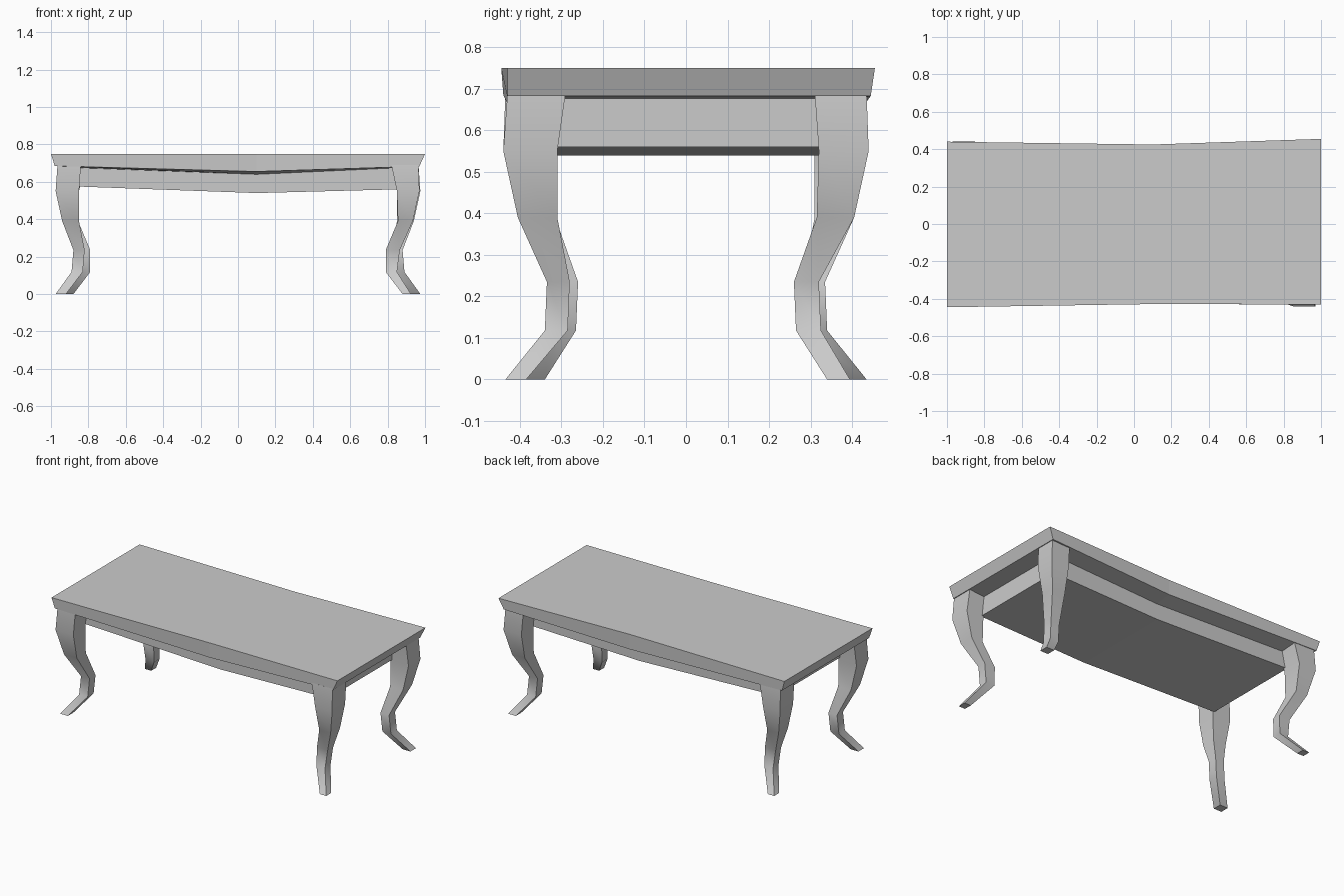
import bpy, bmesh
from math import radians

cube = bpy.data.objects.get("Cube")
if cube:
    bpy.data.objects.remove(cube, do_unlink=True)

grey = bpy.data.materials.new("plain grey")
grey.use_nodes = True
colour = (0.6, 0.6, 0.6, 1)
grey.diffuse_color = colour
grey.node_tree.nodes["Principled BSDF"].inputs["Base Color"].default_value = colour


def loft(name, rings, cap, smooth=False):
    """Skin a stack of closed rings, then close both ends with the cap faces."""
    bm = bmesh.new()
    rows = [[bm.verts.new(p) for p in ring] for ring in rings]
    n = len(rows[0])
    for a, b in zip(rows, rows[1:]):
        for i in range(n):
            j = (i + 1) % n
            bm.faces.new((a[i], a[j], b[j], b[i]))
    for row in (rows[0], rows[-1]):
        for face in cap:
            bm.faces.new([row[i] for i in face])
    bmesh.ops.recalc_face_normals(bm, faces=bm.faces)
    mesh = bpy.data.meshes.new(name)
    bm.to_mesh(mesh)
    bm.free()
    mesh.materials.append(grey)
    obj = bpy.data.objects.new(name, mesh)
    bpy.context.collection.objects.link(obj)
    if smooth:
        bpy.ops.object.select_all(action='DESELECT')
        obj.select_set(True)
        bpy.context.view_layer.objects.active = obj
        bpy.ops.object.shade_smooth_by_angle(angle=radians(40))
    return obj


def plank_ring(stations):
    """Outline through left, middle and right stations of (x, front y, back y, z)."""
    front = [(x, f, z) for x, f, b, z in stations]
    back = [(x, b, z) for x, f, b, z in reversed(stations)]
    return front + back


# Table top with a slightly waisted outline and sagging lower edge
plank_cap = [(0, 1, 4, 5), (1, 2, 3, 4)]
edge = plank_ring([(-.98, -.44, .435, .685), (.1, -.425, .425, .655), (.97, -.43, .445, .683)])
seat = plank_ring([(-.86, -.32, .32, .675), (.1, -.32, .32, .64), (.86, -.32, .32, .675)])
top = plank_ring([(-1, -.445, .44, .75), (.1, -.428, .425, .75), (1, -.43, .455, .75)])
loft("table_top", [top, edge, seat], plank_cap)

# Recessed apron with bowed underside
apron = plank_ring([(-.86, -.32, .32, .575), (.1, -.32, .32, .54), (.86, -.32, .32, .56)])
loft("apron", [seat, apron], plank_cap)

# Curved legs: x range and y range at each height
heights = (.69, .55, .39, .235, .118, 0)
front_left = [(.82, .965, -.43, -.29), (.85, .97, -.44, -.31), (.855, .935, -.405, -.31),
              (.79, .865, -.335, -.28), (.79, .85, -.34, -.285), (.88, .925, -.435, -.385)]
back_left = [(.84, .965, .31, .435), (.85, .975, .32, .44), (.85, .94, .315, .405),
             (.82, .88, .26, .32), (.83, .89, .265, .325), (.92, .975, .34, .395)]


def leg(name, sections, turn):
    rings = [[(turn * x, turn * y, z) for x, y in ((a, c), (b, c), (b, d), (a, d))]
             for (a, b, c, d), z in zip(sections, heights)]
    loft(name, rings, [(0, 1, 2, 3)], smooth=True)


# Opposite legs are half-turn copies of each other
leg("front_left_leg", front_left, 1)
leg("back_right_leg", front_left, -1)
leg("back_left_leg", back_left, 1)
leg("front_right_leg", back_left, -1)
